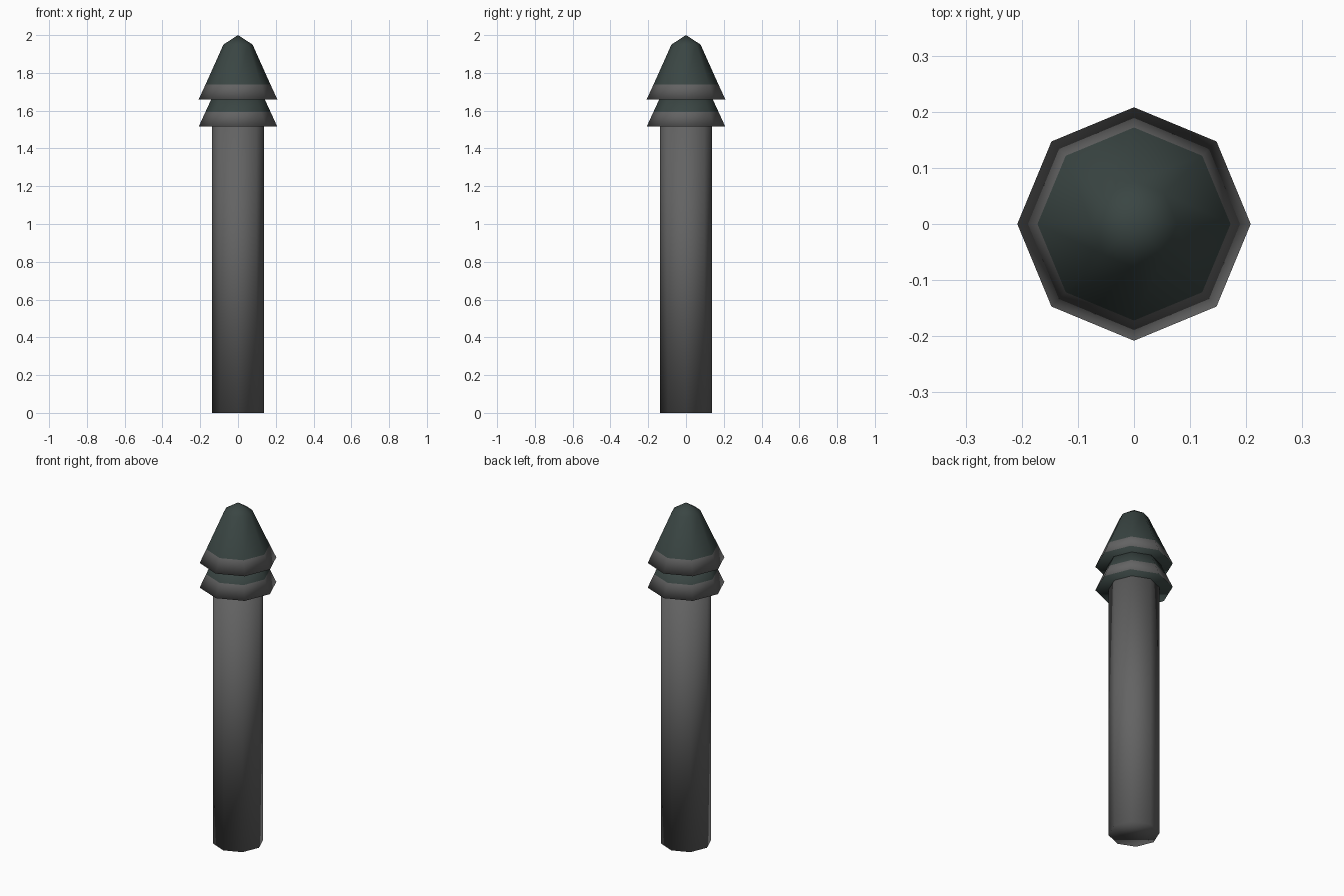
import bpy
import bmesh
from math import cos, sin, tau

cube = bpy.data.objects.get("Cube")
if cube:
    bpy.data.objects.remove(cube)

SIDES = 8


def make_material(name, rgb):
    mat = bpy.data.materials.new(name)
    mat.use_nodes = True
    mat.diffuse_color = (*rgb, 1)
    bsdf = mat.node_tree.nodes["Principled BSDF"]
    bsdf.inputs["Base Color"].default_value = (*rgb, 1)
    bsdf.inputs["Roughness"].default_value = 0.8
    return mat


grey = make_material("dark grey", (0.125, 0.125, 0.125))
green = make_material("dark slate green", (0.042, 0.06, 0.056))


def lathe(name, profile, materials, band=None):
    """Turn (radius, z) points, bottom to top, into a capped smooth octagonal solid.
    Wall faces between the first two points take the band material."""
    bm = bmesh.new()
    rings = []
    for r, z in profile:
        if r == 0:
            rings.append([bm.verts.new((0, 0, z))] * SIDES)
        else:
            rings.append([bm.verts.new((r * cos(tau * i / SIDES), r * sin(tau * i / SIDES), z))
                          for i in range(SIDES)])
    for level, (low, high) in enumerate(zip(rings, rings[1:])):
        for i in range(SIDES):
            j = (i + 1) % SIDES
            corners = list(dict.fromkeys((low[i], low[j], high[j], high[i])))
            face = bm.faces.new(corners)
            if band is not None and level == 0:
                face.material_index = band
    bm.faces.new(rings[0][::-1])
    if profile[-1][0] > 0:
        bm.faces.new(rings[-1])
    for face in bm.faces:
        face.smooth = True
    bm.normal_update()
    mesh = bpy.data.meshes.new(name)
    bm.to_mesh(mesh)
    bm.free()
    for mat in materials:
        mesh.materials.append(mat)
    obj = bpy.data.objects.new(name, mesh)
    bpy.context.collection.objects.link(obj)
    return obj


# Straight post
lathe("post", [(0.137, 0), (0.137, 1.52)], [grey])

# Lower flared tier with a grey rim band
lathe("lower_tier", [(0.208, 1.515), (0.173, 1.592), (0.139, 1.665)], [green, grey], band=1)

# Upper pointed cap with a grey rim band
lathe("upper_cap", [(0.208, 1.66), (0.172, 1.738), (0.077, 1.95), (0, 2)], [green, grey], band=1)
